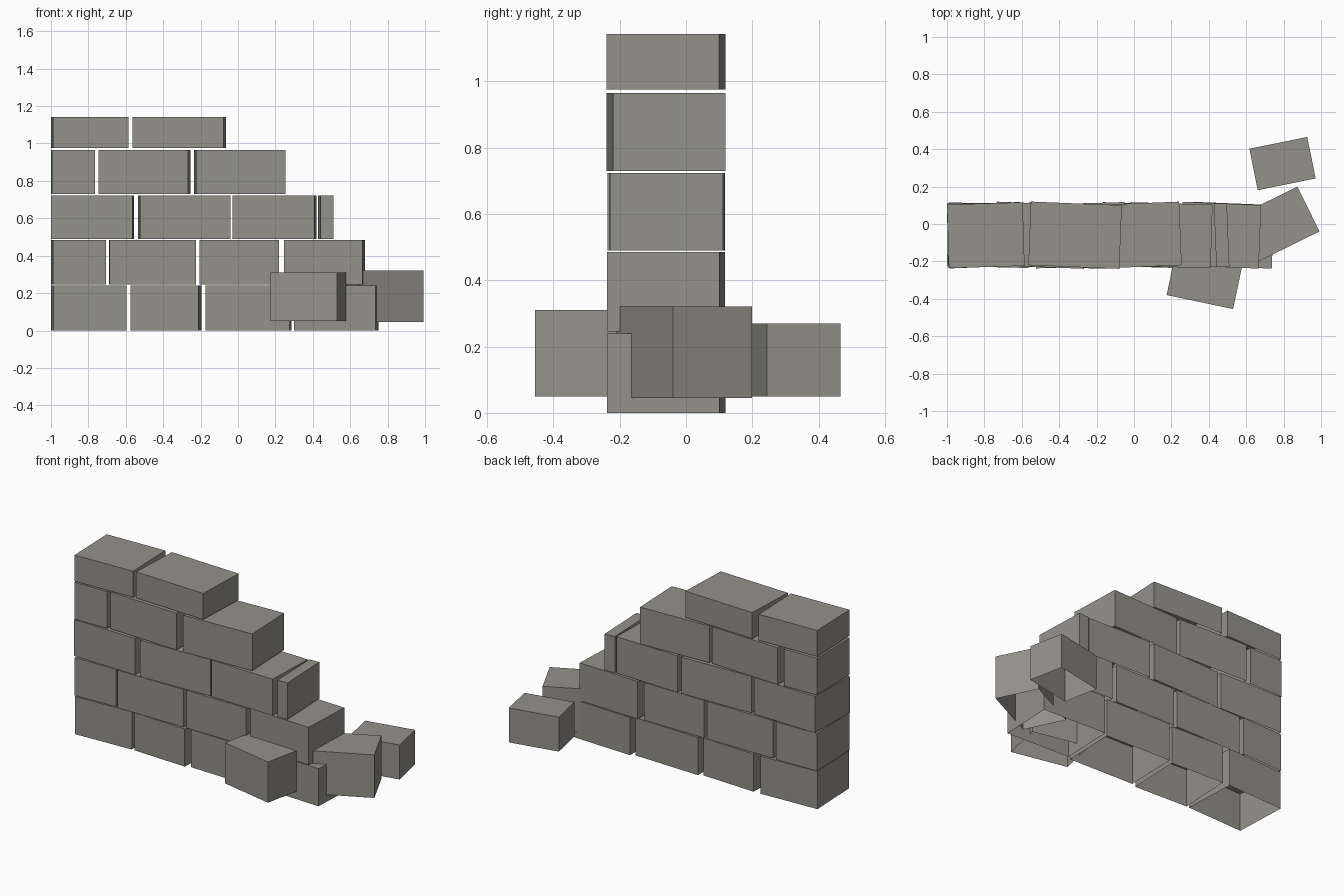
import bpy, bmesh, math
from mathutils import Matrix

if "Cube" in bpy.data.objects:
    bpy.data.objects.remove(bpy.data.objects["Cube"], do_unlink=True)

stone = bpy.data.materials.new("warm_grey_stone")
stone.use_nodes = True
colour = (0.30, 0.285, 0.255, 1)
stone.diffuse_color = colour
bsdf = next(n for n in stone.node_tree.nodes if n.type == 'BSDF_PRINCIPLED')
bsdf.inputs["Base Color"].default_value = colour
bsdf.inputs["Roughness"].default_value = 0.9


def brick(name, centre, size, yaw):
    """Box brick with an open underside, turned about z."""
    bm = bmesh.new()
    bmesh.ops.create_cube(bm, size=1)
    bm.normal_update()
    under = [f for f in bm.faces if f.normal.z < -0.9]
    bmesh.ops.delete(bm, geom=under, context='FACES_ONLY')
    bm.transform(Matrix.Diagonal((*size, 1)))
    mesh = bpy.data.meshes.new(name)
    bm.to_mesh(mesh)
    bm.free()
    mesh.materials.append(stone)
    ob = bpy.data.objects.new(name, mesh)
    ob.location = centre
    ob.rotation_euler.z = yaw
    bpy.context.collection.objects.link(ob)


# Wall courses: bottom, top, then (left end, right end, yaw) of each brick
DEPTH, WALL_Y = 0.34, -0.06
courses = [
    (0.0, 0.24, [(-1, -.595, .04), (-.575, -.195, -.045), (-.175, .285, -.03), (.3, .75, -.04)]),
    (.245, .485, [(-1, -.705, .03), (-.69, -.225, .005), (-.205, .22, -.005), (.245, .68, -.04)]),
    (.49, .723, [(-1, -.555, -.025), (-.535, -.04, .03), (-.03, .42, -.03), (.427, .51, .04)]),
    (.73, .965, [(-1, -.765, .015), (-.745, -.255, -.04), (-.235, .255, .04)]),
    (.975, 1.142, [(-1, -.585, .03), (-.565, -.065, -.04)]),
]
for row, (low, high, bricks) in enumerate(courses, 1):
    for i, (x0, x1, yaw) in enumerate(bricks, 1):
        width = (x1 - x0 - DEPTH * math.sin(abs(yaw))) / math.cos(yaw)
        brick(f"course_{row}_brick_{i}", ((x0 + x1) / 2, WALL_Y, (low + high) / 2),
              (width, DEPTH, high - low), yaw)

# Loose bricks around the broken end
brick("loose_brick_front", (.379, -.29, .18), (.363, .26, .26), -.208)
brick("loose_brick_end", (.76, -.005, .183), (.385, .267, .275), .457)
brick("loose_brick_back", (.794, .323, .16), (.316, .226, .22), .2)
